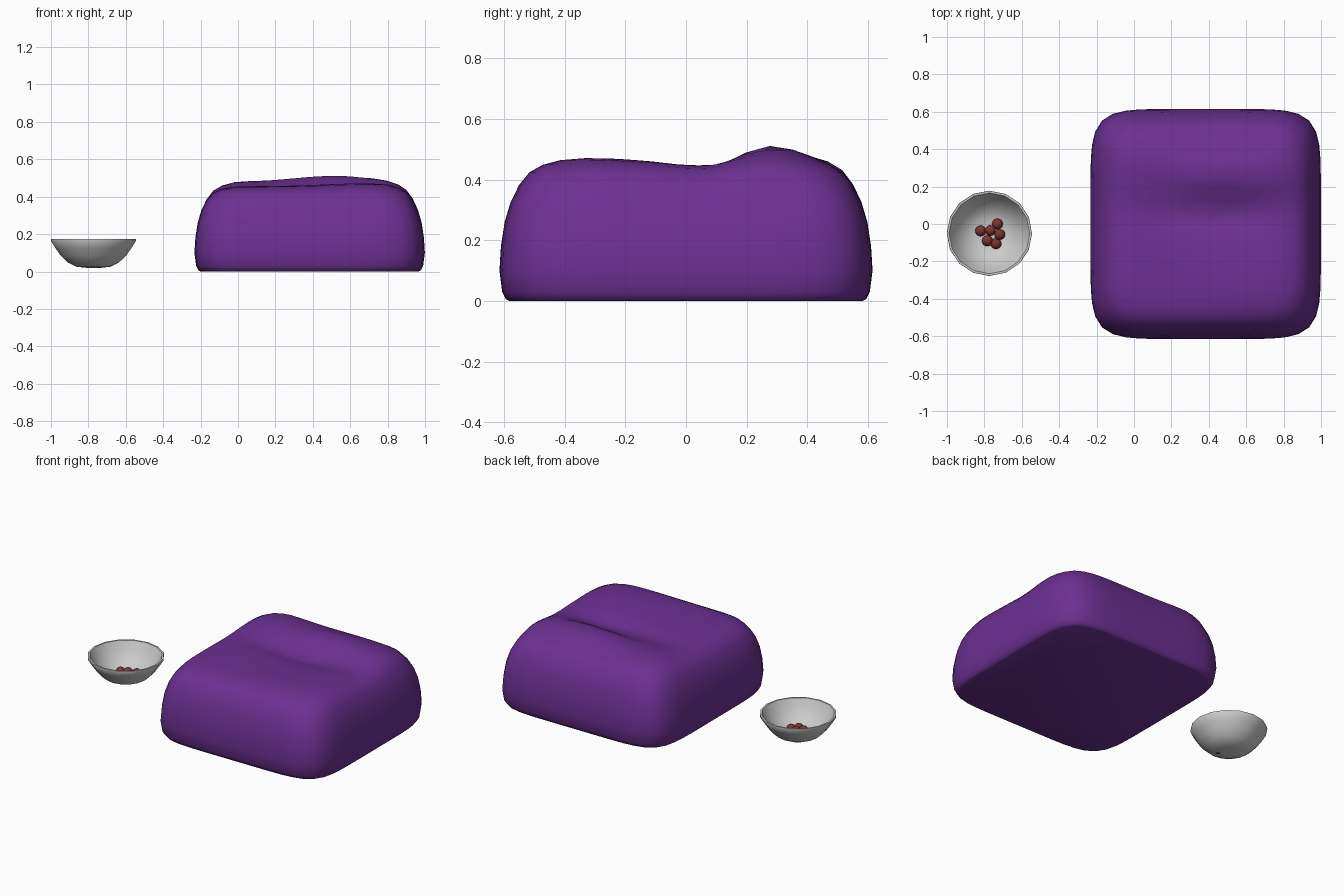
import bpy, bmesh
from math import sin, cos, pi, exp
from mathutils import Vector

if "Cube" in bpy.data.objects:
    bpy.data.objects.remove(bpy.data.objects["Cube"])


def material(name, rgb):
    m = bpy.data.materials.new(name)
    m.diffuse_color = (*rgb, 1)
    m.use_nodes = True
    m.node_tree.nodes["Principled BSDF"].inputs["Base Color"].default_value = m.diffuse_color
    return m


def finish(name, bm, mat=None, angle=60):
    bmesh.ops.recalc_face_normals(bm, faces=bm.faces)
    mesh = bpy.data.meshes.new(name)
    bm.to_mesh(mesh)
    bm.free()
    ob = bpy.data.objects.new(name, mesh)
    bpy.context.collection.objects.link(ob)
    if mat:
        mesh.materials.append(mat)
    bpy.ops.object.select_all(action='DESELECT')
    ob.select_set(True)
    bpy.context.view_layer.objects.active = ob
    bpy.ops.object.shade_smooth_by_angle(angle=angle * pi / 180)
    return ob


def loft(bm, rings, close_ends=False):
    """Bridge equal-length rings of points; optionally cap first and last."""
    vs = [[bm.verts.new(p) for p in r] for r in rings]
    n = len(vs[0])
    for a, b in zip(vs, vs[1:]):
        for i in range(n):
            j = (i + 1) % n
            bm.faces.new((a[i], a[j], b[j], b[i]))
    if close_ends:
        bm.faces.new(vs[0])
        bm.faces.new(vs[-1])


# Cushion: rounded-square rings, with a folded, lumpy top
CX, HX, HY = 0.383, 0.616, 0.615


def bump(x, y, cx, cy, sx, sy):
    return exp(-((x - cx) / sx) ** 2 - ((y - cy) / sy) ** 2)


def lumps(x, y):
    return (0.056 * bump(x, y, 0.52, 0.28, 0.40, 0.15)      # back ridge
            + 0.022 * bump(x, y, -0.02, 0.42, 0.22, 0.2)    # back left corner
            + 0.016 * bump(x, y, 0.68, -0.32, 0.3, 0.2)     # front right swell
            - 0.035 * bump(x, y, 0.42, 0.07, 0.35, 0.11))   # valley


profile = [(0.945, 0), (0.965, 0.006), (0.985, 0.03), (1, 0.10), (0.992, 0.18),
           (0.972, 0.26), (0.94, 0.325), (0.895, 0.38), (0.84, 0.42),
           (0.77, 0.441), (0.68, 0.452), (0.57, 0.455), (0.45, 0.456),
           (0.33, 0.456), (0.21, 0.456), (0.1, 0.456), (0.02, 0.456)]
rings = []
for s, z in profile:
    ring = []
    for i in range(72):
        a = 2 * pi * i / 72
        c, d = cos(a), sin(a)
        r = s / (abs(c) ** 6.5 + abs(d) ** 6.5) ** (1 / 6.5)
        x, y = CX + HX * r * c, HY * r * d
        ring.append((x, y, z + lumps(x, y) * (z / 0.456) ** 3))
    rings.append(ring)
bm = bmesh.new()
loft(bm, rings, True)
finish("cushion", bm, material("purple_fabric", (0.15, 0.03, 0.29)))

# Bowl: thin-walled low-poly lathe
BX, BY, SIDES = -0.773, -0.05, 16
wall = [(0.04, 0.02), (0.09, 0.025), (0.135, 0.047), (0.175, 0.085), (0.203, 0.125),
        (0.228, 0.165), (0.227, 0.174), (0.216, 0.174), (0.192, 0.127),
        (0.165, 0.09), (0.128, 0.055), (0.085, 0.034), (0.04, 0.03)]
bm = bmesh.new()
loft(bm, [[(BX + r * cos(2 * pi * i / SIDES), BY + r * sin(2 * pi * i / SIDES), z)
           for i in range(SIDES)] for r, z in wall], True)
finish("bowl", bm)

# Berries lying in the bowl
red = material("berry_red", (0.2, 0.035, 0.03))
spots = [(-0.82, -0.037, 0.052), (-0.768, -0.035, 0.062), (-0.73, 0, 0.052),
         (-0.718, -0.056, 0.056), (-0.784, -0.09, 0.05), (-0.738, -0.105, 0.048)]
for k, p in enumerate(spots):
    bm = bmesh.new()
    bmesh.ops.create_uvsphere(bm, u_segments=16, v_segments=10, radius=0.029)
    bmesh.ops.translate(bm, verts=bm.verts, vec=Vector(p))
    finish(f"berry_{k + 1}", bm, red)
